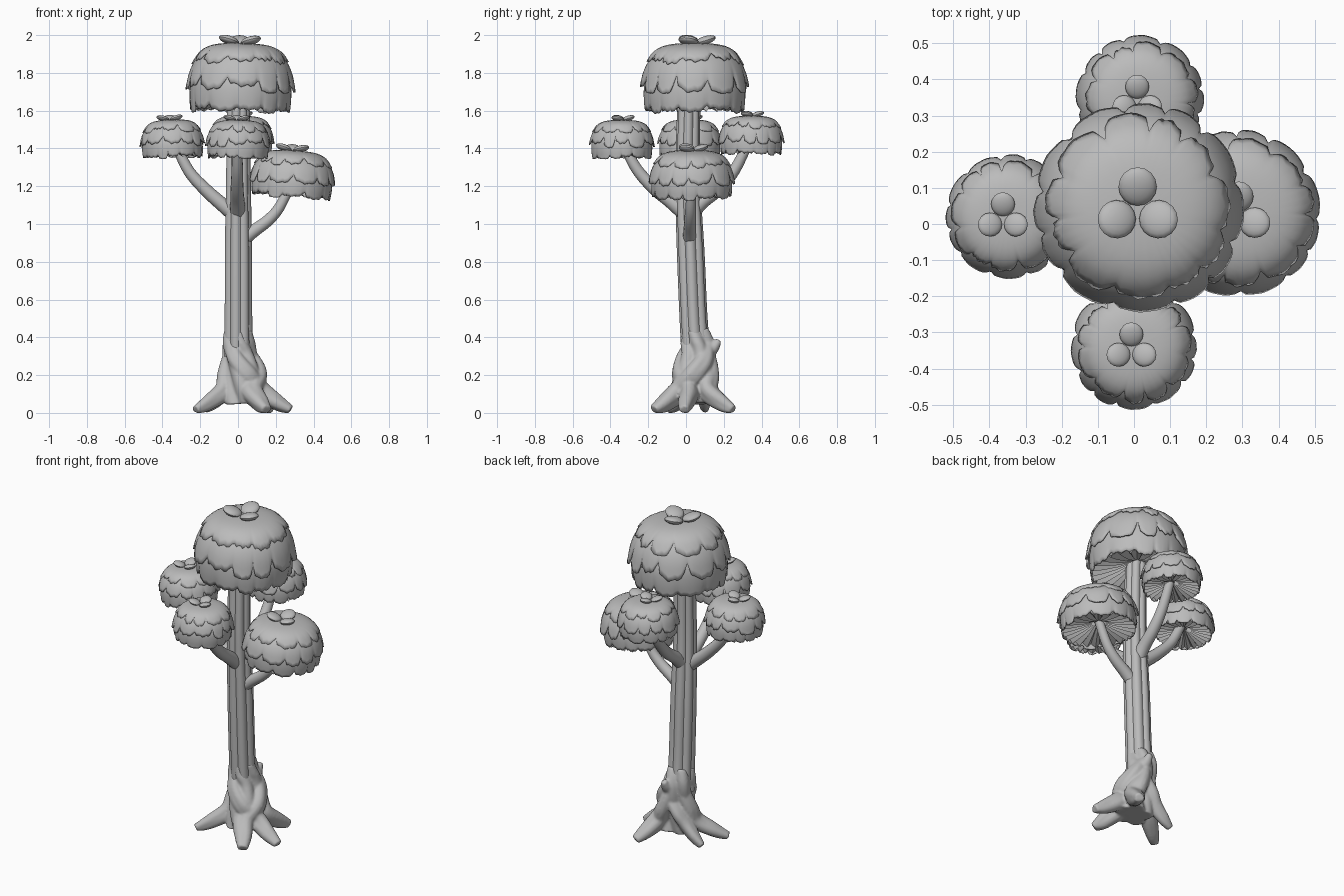
import bpy, bmesh, math, random
from mathutils import Vector, Matrix

if "Cube" in bpy.data.objects:
    bpy.data.objects.remove(bpy.data.objects["Cube"])

random.seed(4)
grey = bpy.data.materials.new("plain grey")
grey.diffuse_color = (0.5, 0.5, 0.5, 1)
grey.use_nodes = True
grey.node_tree.nodes["Principled BSDF"].inputs["Base Color"].default_value = grey.diffuse_color


def smooth(ob, angle):
    bpy.ops.object.select_all(action='DESELECT')
    ob.select_set(True)
    bpy.context.view_layer.objects.active = ob
    bpy.ops.object.shade_smooth_by_angle(angle=math.radians(angle))


def finish(bm, name, angle=40):
    bmesh.ops.recalc_face_normals(bm, faces=bm.faces)
    me = bpy.data.meshes.new(name)
    bm.to_mesh(me)
    bm.free()
    ob = bpy.data.objects.new(name, me)
    bpy.context.collection.objects.link(ob)
    me.materials.append(grey)
    smooth(ob, angle)
    return ob


def spline(pts, t):
    """Catmull-Rom point on a list of tuples, t in 0..1"""
    n = len(pts) - 1
    i = min(int(t * n), n - 1)
    f = t * n - i
    p0, p1, p2, p3 = (Vector(pts[max(0, min(n, k))]) for k in (i - 1, i, i + 1, i + 2))
    return 0.5 * (2 * p1 + (p2 - p0) * f + (2 * p0 - 5 * p1 + 4 * p2 - p3) * f * f
                  + (3 * p1 - p0 - 3 * p2 + p3) * f ** 3)


def bridge(bm, rings):
    for a, b in zip(rings, rings[1:]):
        n = len(a)
        for k in range(n):
            bm.faces.new((a[k], a[(k + 1) % n], b[(k + 1) % n], b[k]))


def tube(name, path, sides=16, steps=20, lobes=0, depth=0.0, twist=0.0, angle=40):
    """Swept limb; path points are (x, y, z, radius)"""
    bm = bmesh.new()
    rings, u = [], None
    for s in range(steps + 1):
        t = s / steps
        p = spline(path, t)
        d = (spline(path, min(1, t + .02)) - spline(path, max(0, t - .02))).to_3d().normalized()
        if u is None:
            u = (Vector((0, 1, 0)) if abs(d.y) < 0.6 else Vector((1, 0, 0))).cross(d)
        u = (u - d * u.dot(d)).normalized()   # carry the frame along the path
        v = d.cross(u)
        ring = []
        for k in range(sides):
            a = 2 * math.pi * k / sides
            r = p[3]
            if lobes:
                r *= 1 + depth * (2 * abs(math.cos(lobes * (a + twist * t) / 2)) - 1.2)
            ring.append(bm.verts.new(p.to_3d() + (u * math.cos(a) + v * math.sin(a)) * r))
        rings.append(ring)
    bridge(bm, rings)
    bm.faces.new(rings[0])
    bm.faces.new(rings[-1])
    return finish(bm, name, angle)


# Leaf tiers: profile (radius, height) from top to hem, lobe count, notch depth
TIERS = [
    ("cap", [(0.01, .99), (.35, .98), (.6, .94), (.78, .85), (.91, .68)], 11, .25),
    ("middle", [(.68, .88), (.85, .74), (.96, .55), (1.01, .3)], 12, .32),
    ("hem", [(.84, .62), (.93, .42), (.94, .2), (.9, 0)], 13, .22),
]


def leaf_tier(name, place, profile, lobes, depth, thick):
    bm = bmesh.new()
    per, rows = 10, 9
    size = [random.uniform(.84, 1.04) for _ in range(lobes)]
    notch = [random.uniform(.6, 1.2) for _ in range(lobes)]
    shift = random.random() * 6
    rings = [[] for _ in range(rows + 1)]
    for k in range(lobes * per):
        i, u = k // per, (k % per) / per
        lobe = math.sin(math.pi * u) ** 0.5
        low = 1 - depth * (notch[i] if u < .5 else notch[(i + 1) % lobes])
        ln = low + (size[i] - low) * lobe + .025 * math.sin(6 * math.pi * u)
        a = 2 * math.pi * k / (lobes * per) + shift + .1 * math.sin(3 * 2 * math.pi * k / (lobes * per))
        for j in range(rows + 1):
            t = j / rows
            p = spline(profile, min(1, t * ln))
            r = p[0] * (1 + 0.04 * (lobe - .5) * t ** 4)
            rings[j].append(bm.verts.new(place @ Vector((r * math.cos(a), r * math.sin(a), p[1]))))
    bridge(bm, rings)
    if profile[0][0] < .1:
        bm.faces.new(rings[0])
    ob = finish(bm, name)
    mod = ob.modifiers.new("thickness", 'SOLIDIFY')
    mod.thickness = thick
    mod.offset = -1


def underside(name, place):
    # Radial pleats running from the hem in to the limb
    bm = bmesh.new()
    n, rings = 52, []
    for r, z, amp in ((.91, .09, .05), (.7, .12, .045), (.4, .18, .035), (.1, .26, .01)):
        rings.append([bm.verts.new(place @ Vector((
            r * math.cos(2 * math.pi * k / n), r * math.sin(2 * math.pi * k / n),
            z + (amp if k % 2 else -amp)))) for k in range(n)])
    bridge(bm, rings)
    bm.faces.new(rings[-1])
    finish(bm, name, 20)


def crown(name, x, y, z0, z1, r, tilt, knob):
    h = z1 - z0
    frame = Matrix.Translation((x, y, z0)) @ Matrix.Rotation(math.radians(tilt), 4, 'Y')
    place = frame @ Matrix.Diagonal((r, r, h, 1))
    for tier, profile, lobes, depth in TIERS:
        leaf_tier(f"{name}_{tier}_leaves", place, profile, lobes, depth, r * .035)
    underside(name + "_underside", place)
    # Three flattened buds, leaning outward on the top
    for i, ang in enumerate((90, 205, 335)):
        bm = bmesh.new()
        bmesh.ops.create_uvsphere(bm, u_segments=16, v_segments=10, radius=knob)
        bm.transform(frame @ Matrix.Translation((-.01, -.005, h + knob * .2))
                     @ Matrix.Rotation(math.radians(ang), 4, 'Z')
                     @ Matrix.Translation((knob * 1.2, 0, 0))
                     @ Matrix.Rotation(math.radians(-17), 4, 'Y')
                     @ Matrix.Diagonal((1.05, 1, .42, 1)))
        finish(bm, f"{name}_bud_{i + 1}")


crown("main_crown", .01, .045, 1.585, 1.962, .285, 1.5, .053)
crown("left_crown", -.345, .02, 1.345, 1.555, .17, -2, .033)
crown("front_crown", -.001, -.34, 1.345, 1.553, .171, 1, .033)
crown("back_crown", .015, .345, 1.365, 1.575, .173, 1, .033)
crown("right_crown", .28, .03, 1.135, 1.393, .226, 4, .042)

# Fluted trunk
tube("trunk", [(0, .055, .3, .075), (0, .04, .5, .071), (0, .025, .85, .07),
               (0, .01, 1.2, .064), (.0, .012, 1.5, .06), (.0, .02, 1.72, .056)],
     sides=56, steps=24, lobes=7, depth=.08, angle=25)

# Branches
tube("left_branch", [(-.02, .01, 1.05, .04), (-.08, .01, 1.10, .037), (-.17, .012, 1.18, .034),
                     (-.26, .015, 1.28, .03), (-.33, .02, 1.42, .026)])
tube("front_branch", [(0, -.01, 1.06, .042), (-.003, -.08, 1.12, .038), (-.005, -.17, 1.19, .034),
                      (-.004, -.26, 1.29, .03), (-.003, -.33, 1.42, .026)])
tube("back_branch", [(.0, .03, 1.06, .042), (.005, .09, 1.12, .037), (.01, .18, 1.19, .034),
                     (.012, .26, 1.29, .03), (.015, .33, 1.43, .026)])
tube("right_branch", [(.02, .018, .91, .036), (.08, .02, .96, .034), (.16, .022, 1.02, .031),
                      (.22, .025, 1.09, .028), (.28, .03, 1.21, .025)])

# Twisted root stock
stock = tube("root_stock", [(.035, .03, .05, .1), (.03, .03, .12, .098), (.025, .035, .2, .092),
                            (.01, .06, .3, .085), (.0, .06, .37, .082), (.0, .05, .44, .068)],
             sides=60, steps=28, lobes=5, depth=.15, twist=1.6)
parts = [stock]


# Roots coil around the stock, then spread along the ground
def root(name, start, turn, tip, z_top, r):
    cx, cy = .02, .05
    pts = []
    for i in range(4):
        a = math.radians(start + turn * i / 3)
        rad = .055 + .015 * i
        pts.append((cx + rad * math.cos(a), cy + rad * math.sin(a),
                    z_top + (.12 - z_top) * i / 3, r * (.75 + .1 * i)))
    x, y, _, _ = pts[-1]
    pts.append((x * .45 + tip[0] * .55, y * .45 + tip[1] * .55, .055, r * .85))
    pts.append((tip[0], tip[1], .015, r * .5))
    ob = tube(name, pts, steps=30, lobes=3, depth=.1, twist=1.5)
    for v in ob.data.vertices:
        v.co.z = max(v.co.z, 0)
    parts.append(ob)


root("right_root", 195, 145, (.28, -.01), .37, .05)
root("front_root", 85, -145, (.15, -.17), .35, .056)
root("back_right_root", 100, -60, (.17, .25), .34, .052)
root("left_root", 140, 55, (-.225, -.09), .36, .048)
root("back_left_root", 75, 75, (-.18, .1), .3, .04)

# Broken stub on the back of the root stock
parts.append(tube("root_stub", [(.02, .08, .29, .045), (.03, .12, .32, .038), (.03, .15, .35, .03),
                                (.03, .175, .385, .016)], sides=10, steps=10))

# Fuse the stock, roots and stub into one gnarled skin
bpy.ops.object.select_all(action='DESELECT')
for ob in parts:
    ob.select_set(True)
bpy.context.view_layer.objects.active = stock
bpy.ops.object.join()
mod = stock.modifiers.new("fuse", 'REMESH')
mod.mode = 'VOXEL'
mod.voxel_size = .007
mod.use_smooth_shade = True
mod = stock.modifiers.new("soften", 'SMOOTH')
mod.factor, mod.iterations = .5, 5
